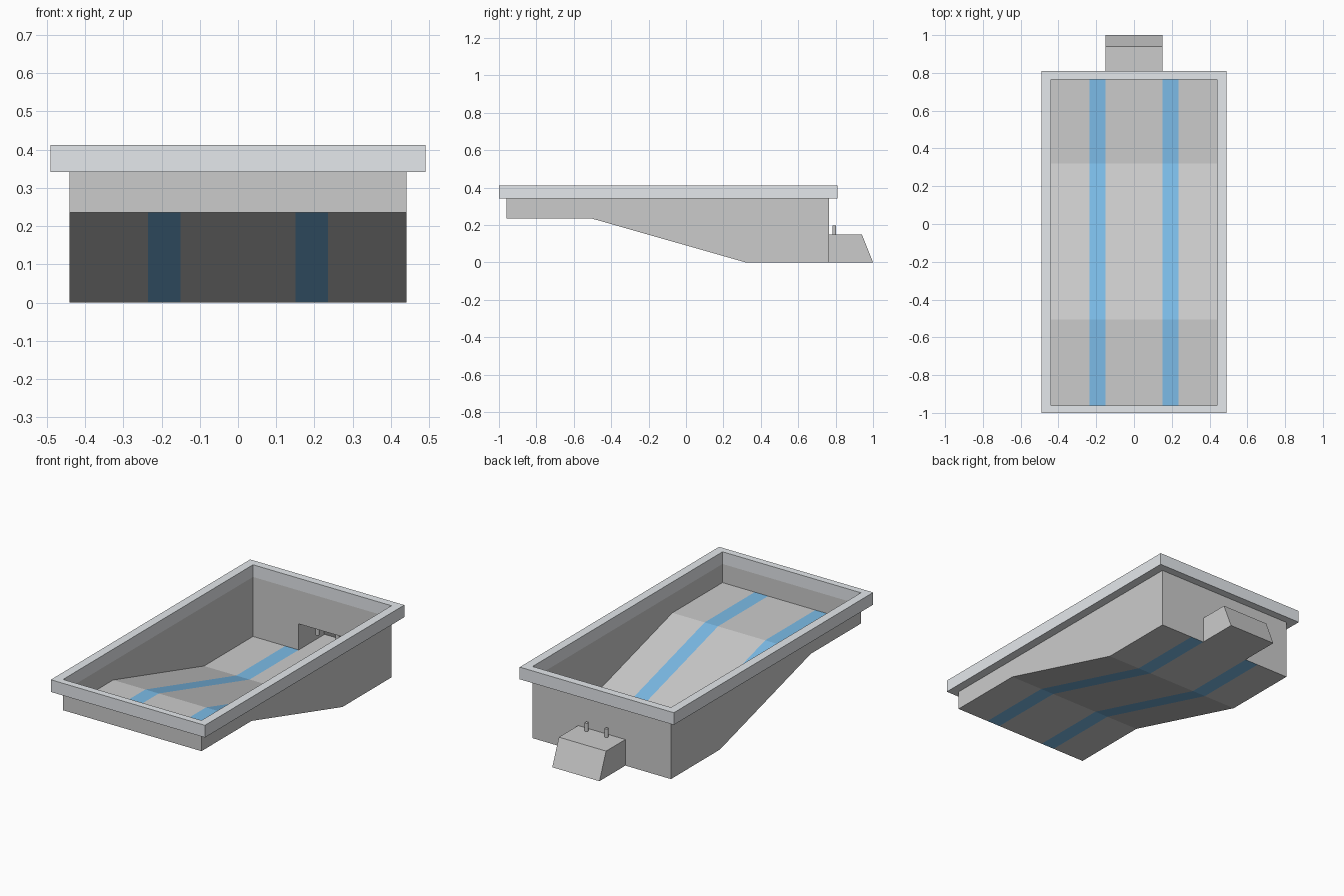
import bpy, bmesh

if "Cube" in bpy.data.objects:
    bpy.data.objects.remove(bpy.data.objects["Cube"])

HALF_W = 0.44                      # basin half width
Y0, Y1 = -0.96, 0.765              # basin front and back
Z_RIM, Z_TOP = 0.342, 0.412        # rim underside and top
FLOOR = [(Y0, 0.235), (-0.505, 0.235), (0.32, 0.0), (Y1, 0.0)]
BOX_W, BOX_H = 0.15, 0.15          # niche half width and height


def material(name, color):
    m = bpy.data.materials.new(name)
    m.diffuse_color = color
    m.use_nodes = True
    m.node_tree.nodes["Principled BSDF"].inputs["Base Color"].default_value = m.diffuse_color
    return m


def add_mesh(name, faces, mat=None):
    """Make one object from a list of polygons, welding shared corners."""
    bm = bmesh.new()
    for pts in faces:
        bm.faces.new([bm.verts.new(p) for p in pts])
    bmesh.ops.remove_doubles(bm, verts=bm.verts, dist=1e-5)
    bmesh.ops.recalc_face_normals(bm, faces=bm.faces)
    me = bpy.data.meshes.new(name)
    bm.to_mesh(me)
    bm.free()
    ob = bpy.data.objects.new(name, me)
    bpy.context.collection.objects.link(ob)
    if mat:
        me.materials.append(mat)
    return ob


def strip(xa, xb):
    """Floor profile swept between two x positions."""
    return [[(xa, ya, za), (xb, ya, za), (xb, yb, zb), (xa, yb, zb)]
            for (ya, za), (yb, zb) in zip(FLOOR, FLOOR[1:])]


blue = material("lane_blue", (0.2, 0.5, 0.8, 1))
stone = material("rim_stone", (0.78, 0.81, 0.84, 1))

# Floor panels and the two blue lanes
add_mesh("pool_floor", strip(-HALF_W, -0.235) + strip(-0.15, 0.15) + strip(0.235, HALF_W))
add_mesh("left_lane", strip(-0.235, -0.15), blue)
add_mesh("right_lane", strip(0.15, 0.235), blue)

# Basin walls, the back one with an opening into the niche
walls = [[(x, y, z) for y, z in FLOOR] + [(x, Y1, Z_RIM), (x, Y0, Z_RIM)]
         for x in (-HALF_W, HALF_W)]
walls.append([(-HALF_W, Y0, 0.235), (HALF_W, Y0, 0.235),
              (HALF_W, Y0, Z_RIM), (-HALF_W, Y0, Z_RIM)])
walls.append([(x, Y1, z) for x, z in (
    (-HALF_W, 0), (-BOX_W, 0), (-BOX_W, BOX_H), (BOX_W, BOX_H),
    (BOX_W, 0), (HALF_W, 0), (HALF_W, Z_RIM), (-HALF_W, Z_RIM))])
add_mesh("basin_walls", walls)

# Niche at the back with a sloping rear face, open to the basin
profile = [(Y1, 0), (1.0, 0), (0.94, BOX_H), (Y1, BOX_H)]
niche = [[(x, y, z) for y, z in profile] for x in (-BOX_W, BOX_W)]
niche += [[(-BOX_W, *a), (BOX_W, *a), (BOX_W, *b), (-BOX_W, *b)]
          for a, b in zip(profile, profile[1:])]
add_mesh("back_niche", niche)

# Rim frame around the top
outer = [(-0.49, -1.0), (0.49, -1.0), (0.49, 0.81), (-0.49, 0.81)]
inner = [(-HALF_W, Y0), (HALF_W, Y0), (HALF_W, Y1), (-HALF_W, Y1)]
rim = []
for i in range(4):
    j = (i + 1) % 4
    section = [(outer, Z_RIM), (outer, Z_TOP), (inner, Z_TOP), (inner, Z_RIM)]
    for k in range(4):
        (la, za), (lb, zb) = section[k], section[(k + 1) % 4]
        rim.append([(*la[i], za), (*la[j], za), (*lb[j], zb), (*lb[i], zb)])
add_mesh("rim", rim, stone)

# Two small pipes through the niche roof
for name, x in (("left_pipe", -0.05), ("right_pipe", 0.077)):
    bpy.ops.mesh.primitive_cylinder_add(vertices=12, radius=0.01, depth=0.095,
                                        location=(x, 0.793, 0.15))
    bpy.context.object.name = name
